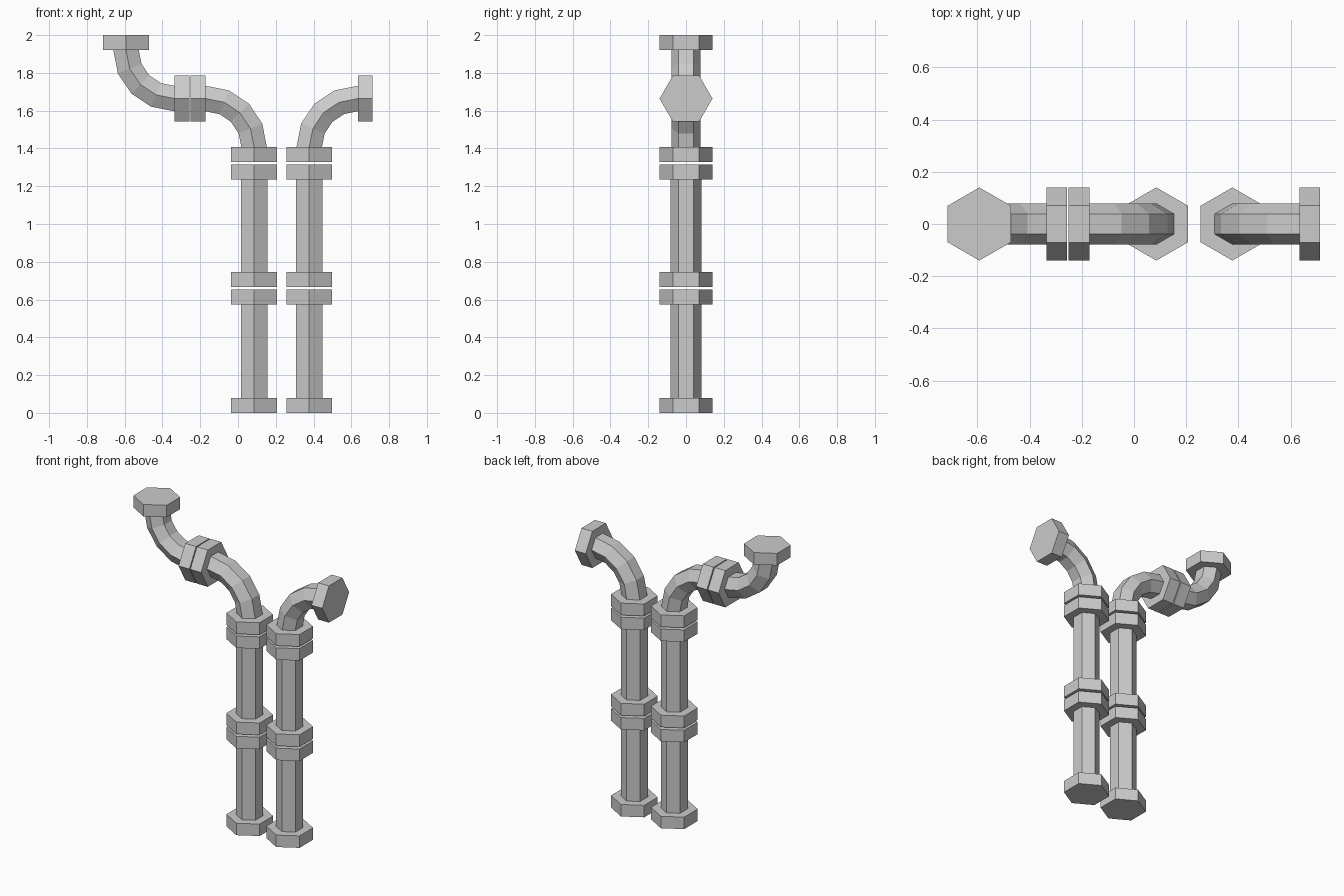
import bpy, bmesh, math
from mathutils import Vector

if "Cube" in bpy.data.objects:
    bpy.data.objects.remove(bpy.data.objects["Cube"])

FLANGE_R, PIPE_R, ELBOW_R = 0.14, 0.081, 0.078
THICK, BEND, STEPS = 0.079, 0.257, 4


def direction(a):
    return Vector((math.cos(a), 0, math.sin(a)))


def sweep(name, stations):
    """Hexagonal sweep through (centre, heading angle, radius) stations in the XZ plane."""
    bm = bmesh.new()
    rings = []
    for c, a, r in stations:
        side = direction(a - math.pi / 2)
        angles = [math.radians(30 + 60 * k) for k in range(6)]
        rings.append([bm.verts.new(c + r * (side * math.cos(t) + Vector((0, math.sin(t), 0))))
                      for t in angles])
    for p, q in zip(rings, rings[1:]):
        for k in range(6):
            j = (k + 1) % 6
            bm.faces.new((p[k], p[j], q[j], q[k]))
    bm.faces.new(rings[0])
    bm.faces.new(rings[-1])
    bmesh.ops.recalc_face_normals(bm, faces=bm.faces)
    mesh = bpy.data.meshes.new(name)
    bm.to_mesh(mesh)
    bm.free()
    obj = bpy.data.objects.new(name, mesh)
    bpy.context.collection.objects.link(obj)


def flanged(name, start, heading, r, length=0.0, turn=0):
    """Pipe with a flange at each end: straight (length) or a quarter bend (turn = +1 left, -1 right)."""
    p, a = Vector((start[0], 0, start[1])), heading
    st = [(p.copy(), a, FLANGE_R)]
    p += direction(a) * THICK
    st += [(p.copy(), a, FLANGE_R), (p.copy(), a, r)]
    if turn:
        centre = p + direction(a + turn * math.pi / 2) * BEND
        for i in range(1, STEPS + 1):
            b = a + turn * math.pi / 2 * i / STEPS
            st.append((centre + direction(b - turn * math.pi / 2) * BEND, b, r))
        p, a = st[-1][0].copy(), st[-1][1]
    else:
        p += direction(a) * (length - 2 * THICK)
        st.append((p.copy(), a, r))
    st.append((p.copy(), a, FLANGE_R))
    st.append((p + direction(a) * THICK, a, FLANGE_R))
    sweep(name, st)


UP, LEFT = math.pi / 2, math.pi

# Two vertical runs, each with two straight pipes and an elbow
for side, x, turn in (("left", 0.0855, 1), ("right", 0.377, -1)):
    sweep_x = x
    # lower pipe: its bottom flange is slightly thicker than the rest
    flanged(side + "_lower_pipe", (x, 0.0), UP, PIPE_R, length=0.652)
    flanged(side + "_upper_pipe", (x, 0.667), UP, PIPE_R, length=0.647)
    flanged(side + "_elbow", (x, 1.328), UP, ELBOW_R, turn=turn)

# Second elbow turning the left run upward again
flanged("top_elbow", (-0.257, 1.664), LEFT, ELBOW_R, turn=-1)
